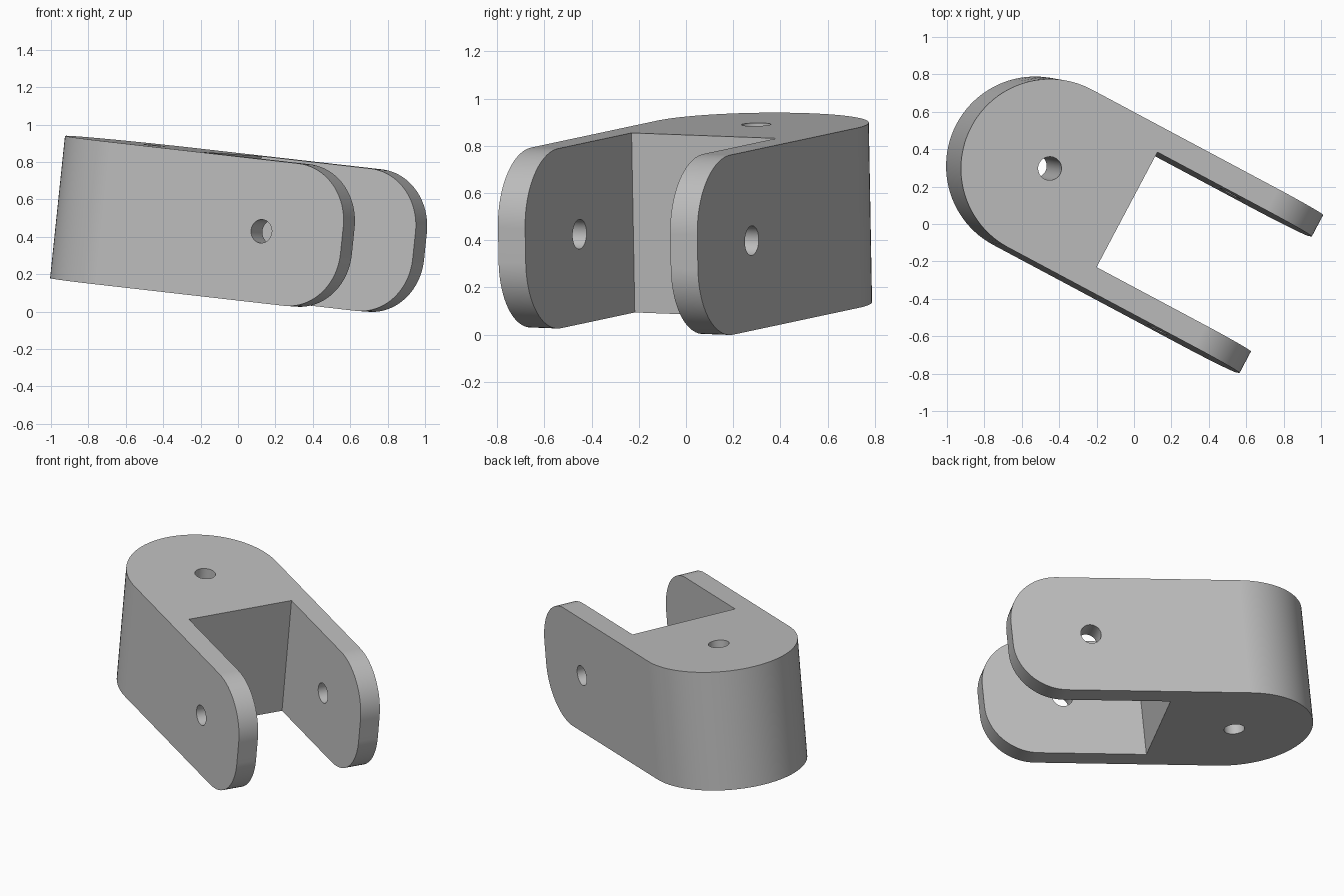
import bpy, bmesh, math
from mathutils import Matrix, Vector

cube = bpy.data.objects.get("Cube")
if cube:
    bpy.data.objects.remove(cube, do_unlink=True)

HEIGHT, HALF_W, SLOT_W = 0.765, 0.478, 0.348
SLOT_U, TIP_U, CORNER = 0.47, 1.445, 0.31
HOLE_R, ARM_HOLE_U = 0.063, 0.955

# Local axes: along the arms, across the slot, up the body
along = Vector((0.877, -0.468, -0.1)).normalized()
across = Vector((0.467, 0.883, -0.033))
across = (across - along * across.dot(along)).normalized()
up = along.cross(across)
pose = Matrix((along, across, up)).transposed().to_4x4()
pose.translation = Vector((-0.45, 0.297, 0.89))


def arc(cx, cy, r, start, end, steps):
    angles = [math.radians(start + (end - start) * i / steps) for i in range(steps + 1)]
    return [(cx + r * math.cos(a), cy + r * math.sin(a)) for a in angles]


def prism(name, outline, place, low, high):
    """Extrude an outline; place maps (a, b, depth) to a local point."""
    bm = bmesh.new()
    face = bm.faces.new([bm.verts.new(place(a, b, low)) for a, b in outline])
    step = Vector(place(0, 0, high)) - Vector(place(0, 0, low))
    geom = bmesh.ops.extrude_face_region(bm, geom=[face])["geom"]
    bmesh.ops.translate(bm, vec=step, verts=[v for v in geom if isinstance(v, bmesh.types.BMVert)])
    bmesh.ops.recalc_face_normals(bm, faces=bm.faces)
    mesh = bpy.data.meshes.new(name)
    bm.to_mesh(mesh)
    bm.free()
    obj = bpy.data.objects.new(name, mesh)
    bpy.context.collection.objects.link(obj)
    obj.matrix_world = pose
    return obj


def from_top(a, b, d):
    return (a, b, d)


def from_side(a, b, d):
    return (a, d, b)


# Fork body: round back, two parallel arms
plan = arc(0, 0, HALF_W, 90, 270, 48) + [
    (TIP_U, -HALF_W), (TIP_U, -SLOT_W), (SLOT_U, -SLOT_W),
    (SLOT_U, SLOT_W), (TIP_U, SLOT_W), (TIP_U, HALF_W)]
clevis = prism("clevis_bracket", plan, from_top, -HEIGHT, 0)

# Rounded arm tips: side-profile cutter kept only where it overlaps
tip_c = TIP_U - CORNER
side = [(-1, 0.1), (-1, -HEIGHT - 0.1), (SLOT_U / 2, -HEIGHT - 0.1), (SLOT_U / 2, -HEIGHT)]
side = arc(tip_c, CORNER - HEIGHT, CORNER, -90, 0, 20) + arc(tip_c, -CORNER, CORNER, 0, 90, 20)
corners = []
for sign, base in ((-1, -HEIGHT), (1, 0)):
    centre = base - sign * CORNER
    curve = arc(tip_c, centre, CORNER, sign * 90, 0, 20)
    corners.append(prism("tip_cutter", curve + [(TIP_U + 0.1, centre), (TIP_U + 0.1, base + sign * 0.1),
                                                (tip_c, base + sign * 0.1)], from_side, -1, 1))

# Pin holes: one through the body, one across both arms
body_hole = prism("body_hole_cutter", arc(0, 0, HOLE_R, 0, 350, 35), from_top, -1, 0.2)
arm_hole = prism("arm_hole_cutter", arc(ARM_HOLE_U, -HEIGHT / 2, HOLE_R, 0, 350, 35), from_side, -1, 1)

bpy.ops.object.select_all(action="DESELECT")
bpy.context.view_layer.objects.active = clevis
clevis.select_set(True)
for cutter in corners + [body_hole, arm_hole]:
    cutter.hide_render = True
    mod = clevis.modifiers.new("cut", "BOOLEAN")
    mod.operation = "DIFFERENCE"
    mod.solver = "EXACT"
    mod.object = cutter
    bpy.ops.object.modifier_apply(modifier=mod.name)
    bpy.data.objects.remove(cutter, do_unlink=True)

# Plain grey finish
grey = bpy.data.materials.new("light_grey")
grey.use_nodes = True
colour = (0.52, 0.52, 0.52, 1)
grey.diffuse_color = colour
grey.node_tree.nodes["Principled BSDF"].inputs["Base Color"].default_value = colour
clevis.data.materials.clear()
clevis.data.materials.append(grey)

bpy.ops.object.shade_smooth_by_angle(angle=math.radians(30))
weighted = clevis.modifiers.new("even_shading", "WEIGHTED_NORMAL")
weighted.keep_sharp = True
